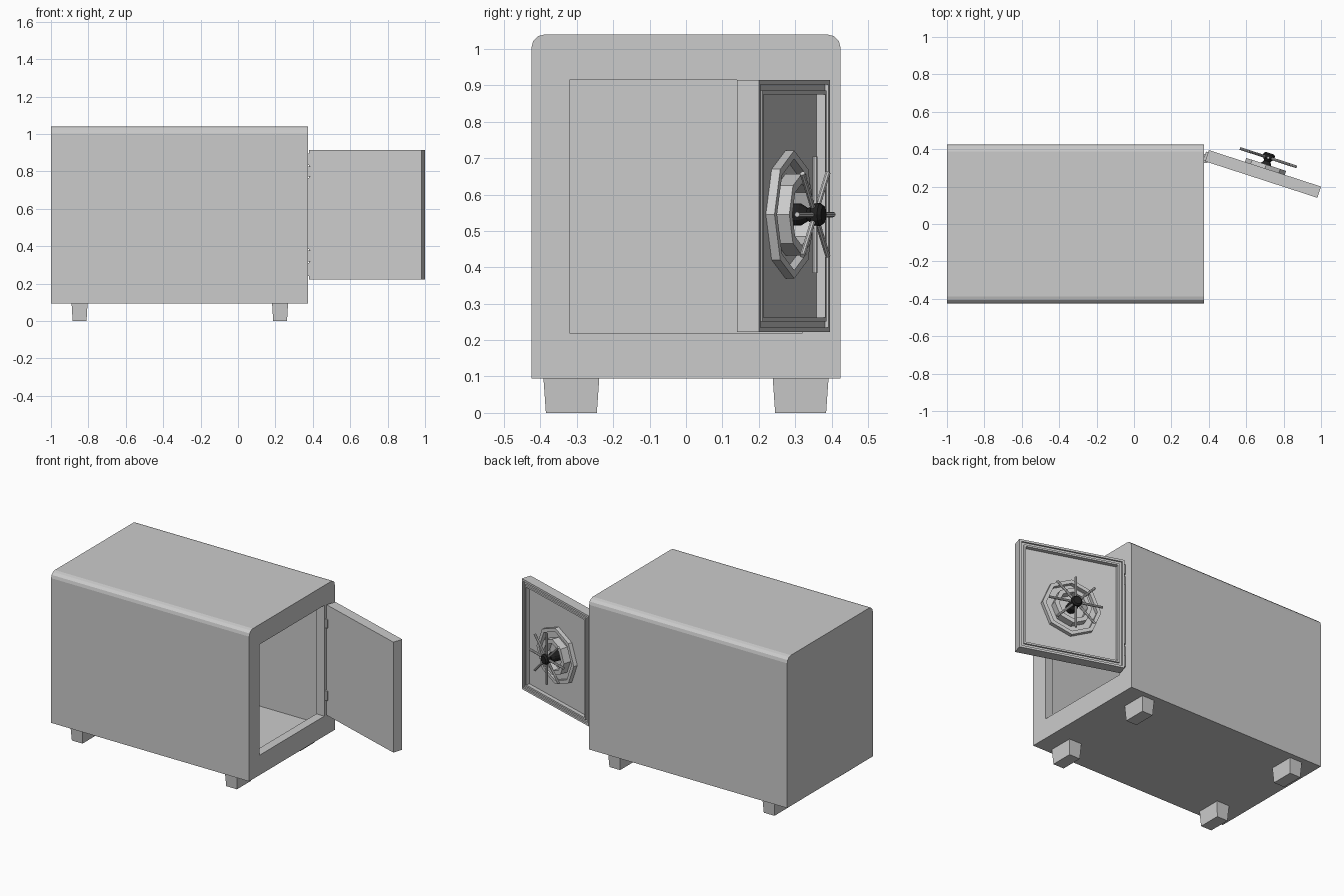
import bpy, bmesh, math
from mathutils import Matrix, Vector

if "Cube" in bpy.data.objects:
    bpy.data.objects.remove(bpy.data.objects["Cube"])


def finish(name, bm, mat=None):
    bmesh.ops.recalc_face_normals(bm, faces=bm.faces)
    me = bpy.data.meshes.new(name)
    bm.to_mesh(me)
    bm.free()
    ob = bpy.data.objects.new(name, me)
    bpy.context.collection.objects.link(ob)
    if mat:
        ob.matrix_world = mat
    return ob


def loft(name, loops, mat=None, closed=False):
    """Skin equal-length point loops; cap the ends unless closed."""
    bm = bmesh.new()
    rings = [[bm.verts.new(p) for p in lp] for lp in loops]
    n = len(rings[0])
    pairs = list(zip(rings, rings[1:])) + ([(rings[-1], rings[0])] if closed else [])
    for a, b in pairs:
        for i in range(n):
            j = (i + 1) % n
            bm.faces.new((a[i], a[j], b[j], b[i]))
    if not closed:
        bm.faces.new(rings[0])
        bm.faces.new(rings[-1])
    return finish(name, bm, mat)


def box(name, lo, hi, mat=None):
    (x0, y0, z0), (x1, y1, z1) = lo, hi
    return loft(name, [[(x0, y0, z), (x1, y0, z), (x1, y1, z), (x0, y1, z)] for z in (z0, z1)], mat)


def lathe(name, profile, sides, mat, closed=False):
    """Revolve (radius, height) points about the local y axis."""
    ang = [2 * math.pi * i / sides for i in range(sides)]
    return loft(name, [[(r * math.cos(a), h, r * math.sin(a)) for a in ang] for r, h in profile], mat, closed)


# Cabinet shell: rounded top edges along its length
R, W, TOP = 0.037, 0.425, 1.04
arc = [math.pi / 2 * i / 3 for i in range(4)]
right = [(W - R + R * math.cos(a), TOP - R + R * math.sin(a)) for a in arc]
section = [(-W, 0.095), (W, 0.095)] + right + [(-y, z) for y, z in reversed(right)]
body = loft("cabinet", [[(x, y, z) for y, z in section] for x in (-1, 0.375)])

# Doorway and the wider hollow behind it
cutters = [box("hollow_cutter", (-0.98, -0.405, 0.115), (0.32, 0.405, 1.02)),
           box("doorway_cutter", (0.2, -0.32, 0.22), (0.5, 0.32, 0.915))]
bpy.context.view_layer.objects.active = body
for c in cutters:
    m = body.modifiers.new("cut", 'BOOLEAN')
    m.operation, m.solver, m.object = 'DIFFERENCE', 'EXACT', c
    bpy.ops.object.modifier_apply(modifier=m.name)
    bpy.data.objects.remove(c)

# Tapered feet
for fx, end in ((-0.847, "rear"), (0.225, "door_end")):
    for s, side in ((-1, "left"), (1, "right")):
        loft(f"foot_{end}_{side}",
             [[(fx + i * hx, s * 0.315 + j * hy, z) for i, j in ((-1, -1), (1, -1), (1, 1), (-1, 1))]
              for z, hx, hy in ((0, 0.037, 0.07), (0.1, 0.043, 0.077))])

# Open door: local x runs along the door, local y out of its wheel face
door_m = Matrix.Translation((0.40, 0.395, 0)) @ Matrix.Rotation(math.radians(-18), 4, 'Z')
L, Z0, Z1 = 0.631, 0.222, 0.915
steps = [(0, -0.063), (0, 0), (0.013, 0), (0.013, -0.01), (0.029, -0.01),
         (0.029, 0), (0.04, 0), (0.04, -0.025)]
loft("door", [[(d, h, Z0 + d), (L - d, h, Z0 + d), (L - d, h, Z1 - d), (d, h, Z1 - d)]
              for d, h in steps], door_m)

# Hinge strips on the door edge, with knuckles in the gaps
for i, (a, b) in enumerate(((0.24, 0.31), (0.385, 0.765), (0.835, 0.895))):
    box(f"hinge_strip_{i}", (-0.012, -0.06, a), (0.003, -0.012, b), door_m)
for i, (a, b) in enumerate(((0.318, 0.377), (0.773, 0.827))):
    box(f"hinge_knuckle_{i}", (0.345, 0.325, a), (0.392, 0.375, b))

# Octagonal rings round the lock
wheel_m = door_m @ Matrix.Translation((L / 2, 0, 0.545))
lathe("outer_ring", [(0.176, -0.027), (0.176, 0), (0.153, 0), (0.153, -0.027)], 8, wheel_m, True)
lathe("inner_ring", [(0.112, -0.027), (0.112, 0.022), (0.085, 0.022), (0.085, -0.027)], 8, wheel_m, True)

# Black spool-shaped hub
black = bpy.data.materials.new("black")
black.diffuse_color = (0.015, 0.015, 0.015, 1)
black.use_nodes = True
black.node_tree.nodes["Principled BSDF"].inputs["Base Color"].default_value = black.diffuse_color
hub = lathe("wheel_hub", [(0.03, -0.026), (0.03, 0.02), (0.018, 0.04), (0.024, 0.05),
                          (0.032, 0.056), (0.032, 0.076), (0.024, 0.085)], 12, wheel_m)
hub.data.materials.append(black)

# Spokes: four rods crossing the hub
for k in range(4):
    bm = bmesh.new()
    bmesh.ops.create_cone(bm, cap_ends=True, segments=8, radius1=0.0075, radius2=0.0075, depth=0.32)
    finish(f"spoke_rod_{k}", bm, wheel_m @ Matrix.Translation((0, 0.06, 0))
           @ Matrix.Rotation(math.pi / 4 * k, 4, 'Y'))
